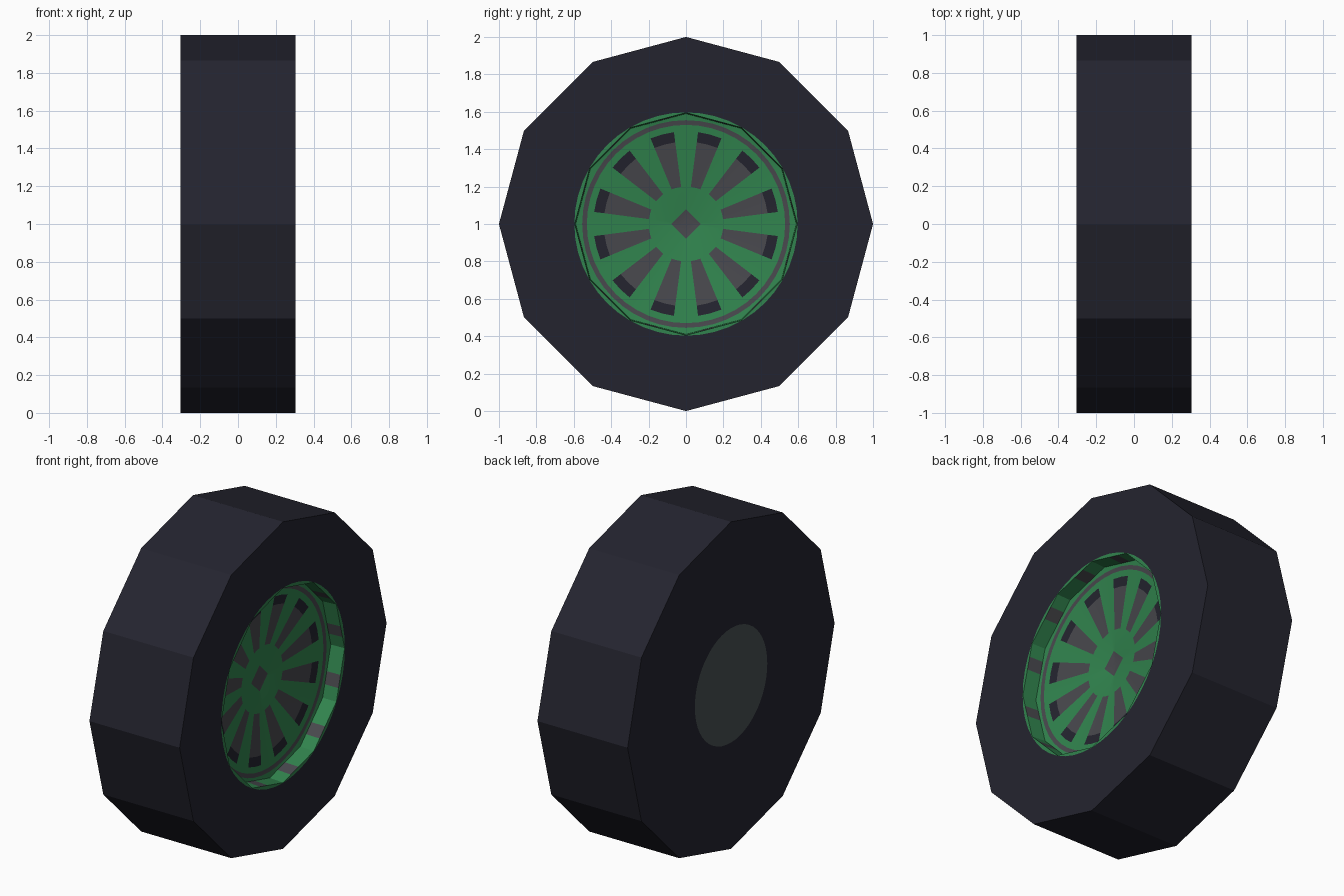
import bpy, bmesh
from math import sin, cos, tau, radians

if "Cube" in bpy.data.objects:
    bpy.data.objects.remove(bpy.data.objects["Cube"], do_unlink=True)

SEGMENTS = 48
HALF_WIDTH = 0.305
TYRE, GREEN, GREY, HUB = range(4)


def material(name, rgb):
    linear = [((c / 255 + 0.055) / 1.055) ** 2.4 for c in rgb] + [1]
    mat = bpy.data.materials.new(name)
    mat.use_nodes = True
    mat.diffuse_color = linear
    mat.node_tree.nodes["Principled BSDF"].inputs["Base Color"].default_value = linear
    return mat


materials = [material("tyre rubber", (36, 36, 47)),
             material("rim green", (49, 132, 78)),
             material("rim grey", (72, 72, 77)),
             material("hub grey", (72, 80, 83))]


# Cross-section outlines: radius at a given angle
def circle(r):
    return lambda a: r


def dodecagon(r):
    return lambda a: r * cos(tau / 24) / cos(a % (tau / 12) - tau / 24)


def diamond(r):
    return lambda a: r / (abs(cos(a)) + abs(sin(a)))


def loft(name, rings, colour, smooth=False):
    """Join (x, outline) rings along the axle; colour(band, segment) picks the material."""
    bm = bmesh.new()
    loops = []
    for x, outline in rings:
        if outline is None:
            loops.append([bm.verts.new((x, 0, 1))] * SEGMENTS)
            continue
        loop = []
        for i in range(SEGMENTS):
            a = tau * i / SEGMENTS
            r = outline(a)
            loop.append(bm.verts.new((x, r * cos(a), 1 + r * sin(a))))
        loops.append(loop)
    for band, (a, b) in enumerate(zip(loops, loops[1:])):
        for i in range(SEGMENTS):
            j = (i + 1) % SEGMENTS
            face = bm.faces.new(list(dict.fromkeys((a[i], a[j], b[j], b[i]))))
            face.material_index = colour(band, i)
    mesh = bpy.data.meshes.new(name)
    bm.to_mesh(mesh)
    bm.free()
    for mat in materials:
        mesh.materials.append(mat)
    obj = bpy.data.objects.new(name, mesh)
    bpy.context.collection.objects.link(obj)
    if smooth:
        bpy.ops.object.select_all(action="DESELECT")
        obj.select_set(True)
        bpy.context.view_layer.objects.active = obj
        bpy.ops.object.shade_smooth_by_angle(angle=radians(20))
    return obj


# Twelve-sided tyre with open inner edges
loft("tyre", [(-HALF_WIDTH, circle(0.35)),
              (-HALF_WIDTH, dodecagon(1)),
              (HALF_WIDTH, dodecagon(1)),
              (HALF_WIDTH, circle(0.597))], lambda band, i: TYRE)

# Flush disc on the inner side
loft("back_hub", [(-HALF_WIDTH, None), (-HALF_WIDTH, circle(0.35))],
     lambda band, i: HUB)

# Recessed wall: green edge and wall with grey patches
RIM_X = HALF_WIDTH - 0.09
loft("rim_wall", [(HALF_WIDTH, circle(0.597)),
                  (HALF_WIDTH, dodecagon(0.595)),
                  (RIM_X, dodecagon(0.59))],
     lambda band, i: GREY if band == 1 and i % 4 == 1 else GREEN)


# Dished wheel face with twelve tapering spokes
def dish_x(r):
    return RIM_X - 0.08 * (1 - r / 0.59)


def dish_colour(band, i):
    window = i % 4 in (1, 2)
    if band == 1 or band == 6:
        return GREY
    if window and band == 3:
        return TYRE
    if window and band == 4:
        return GREY
    return GREEN


dish = [(RIM_X, dodecagon(0.59))]
dish += [(dish_x(r), circle(r)) for r in (0.555, 0.53, 0.495, 0.44, 0.2)]
dish += [(dish_x(0.08), diamond(0.08)), (dish_x(0), None)]
loft("wheel_face", dish, dish_colour, smooth=True)
